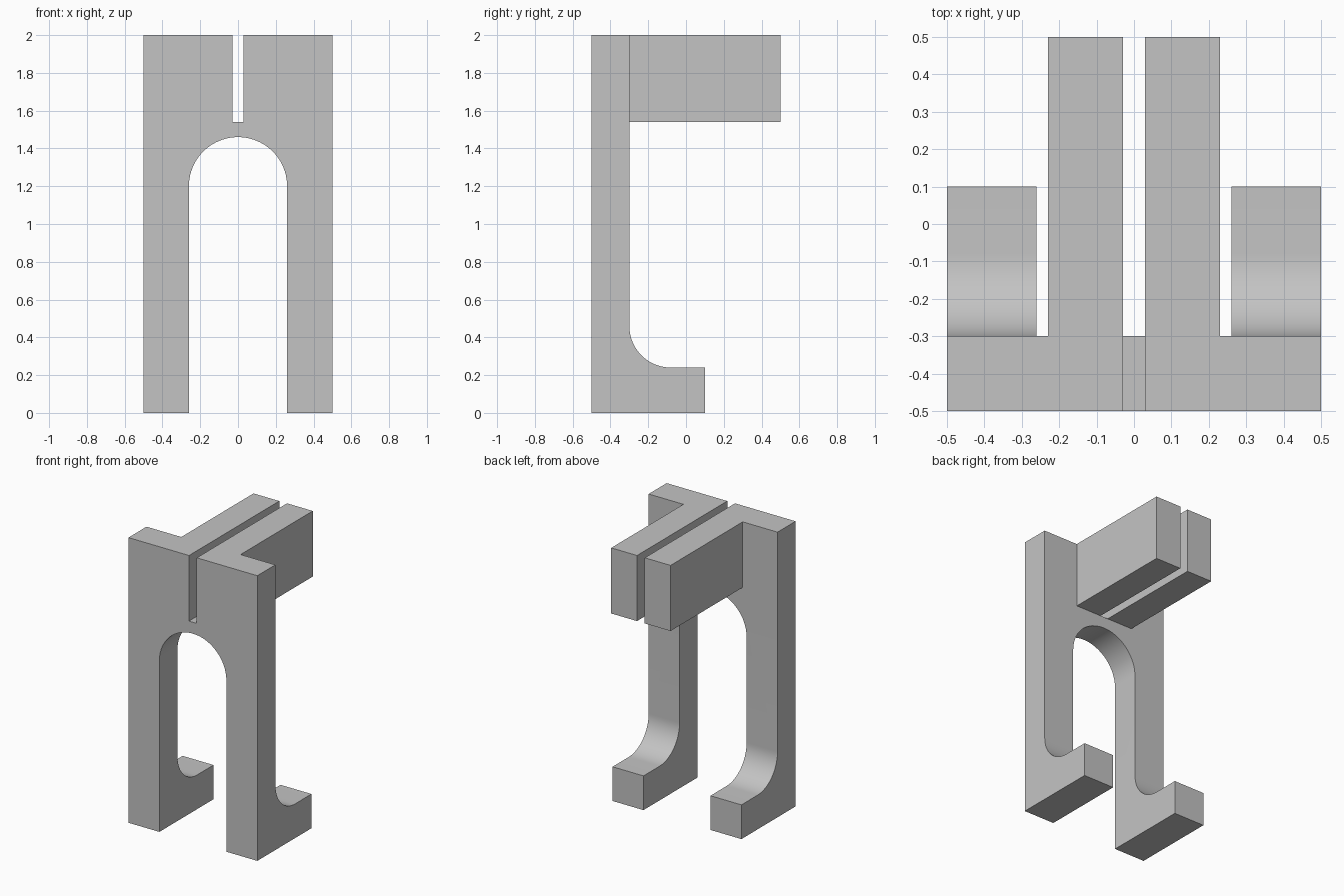
import bpy, bmesh, math
from mathutils import Vector

cube = bpy.data.objects.get("Cube")
if cube:
    bpy.data.objects.remove(cube, do_unlink=True)

grey = bpy.data.materials.new("plain_grey")
grey.use_nodes = True
colour = (0.55, 0.55, 0.55, 1)
grey.diffuse_color = colour
grey.node_tree.nodes["Principled BSDF"].inputs["Base Color"].default_value = colour


def arc(cx, cy, r, start, end, steps):
    """Points along a circular arc, angles in degrees."""
    angles = [math.radians(start + (end - start) * i / steps) for i in range(steps + 1)]
    return [(cx + r * math.cos(a), cy + r * math.sin(a)) for a in angles]


def prism(name, profile, axis, low, high):
    """Extrude a profile along x (profile in y, z) or y (profile in x, z)."""
    bm = bmesh.new()
    if axis == "x":
        points = [(low, u, v) for u, v in profile]
        move = Vector((high - low, 0, 0))
    else:
        points = [(u, low, v) for u, v in profile]
        move = Vector((0, high - low, 0))
    face = bm.faces.new([bm.verts.new(p) for p in points])
    result = bmesh.ops.extrude_face_region(bm, geom=[face])
    moved = [g for g in result["geom"] if isinstance(g, bmesh.types.BMVert)]
    bmesh.ops.translate(bm, verts=moved, vec=move)
    bmesh.ops.recalc_face_normals(bm, faces=bm.faces)
    mesh = bpy.data.meshes.new(name)
    bm.to_mesh(mesh)
    bm.free()
    mesh.materials.append(grey)
    obj = bpy.data.objects.new(name, mesh)
    bpy.context.collection.objects.link(obj)
    return obj


def rect(u0, u1, v0, v1):
    return [(u0, v0), (u1, v0), (u1, v1), (u0, v1)]


def cut(target, cutter):
    cutter.hide_render = True
    mod = target.modifiers.new("cut", "BOOLEAN")
    mod.operation = "DIFFERENCE"
    mod.solver = "EXACT"
    mod.object = cutter
    bpy.context.view_layer.objects.active = target
    bpy.ops.object.modifier_apply(modifier=mod.name)
    bpy.data.objects.remove(cutter, do_unlink=True)


# Full-width side outline: upright, filleted foot and upper arm
foot_top, arm_bottom, back, fillet = 0.24, 1.54, -0.3, 0.22
outline = [(-0.5, 0), (0.1, 0), (0.1, foot_top)]
outline += arc(back + fillet, foot_top + fillet, fillet, 270, 180, 20)
outline += [(back, arm_bottom), (0.5, arm_bottom), (0.5, 2), (-0.5, 2)]
bracket = prism("bracket", outline, "x", -0.5, 0.5)

# Arched opening between the legs
arch = [(-0.26, -0.1), (0.26, -0.1)] + arc(0, 1.2, 0.26, 0, 180, 40)
cut(bracket, prism("arch_cutter", arch, "y", -0.7, 0.7))

# Narrow slot between the arms
cut(bracket, prism("slot_cutter", rect(-0.03, 0.03, arm_bottom, 2.1), "y", -0.7, 0.7))

# Waste beside each arm, behind the upright
for side in (-1, 1):
    waste = rect(side * 0.23, side * 0.7, 1.4, 2.1)
    cut(bracket, prism("side_cutter", waste, "y", back, 0.7))

# Smooth curves, sharp corners
bpy.ops.object.select_all(action="DESELECT")
bracket.select_set(True)
bpy.context.view_layer.objects.active = bracket
bpy.ops.object.shade_smooth_by_angle(angle=math.radians(30))
